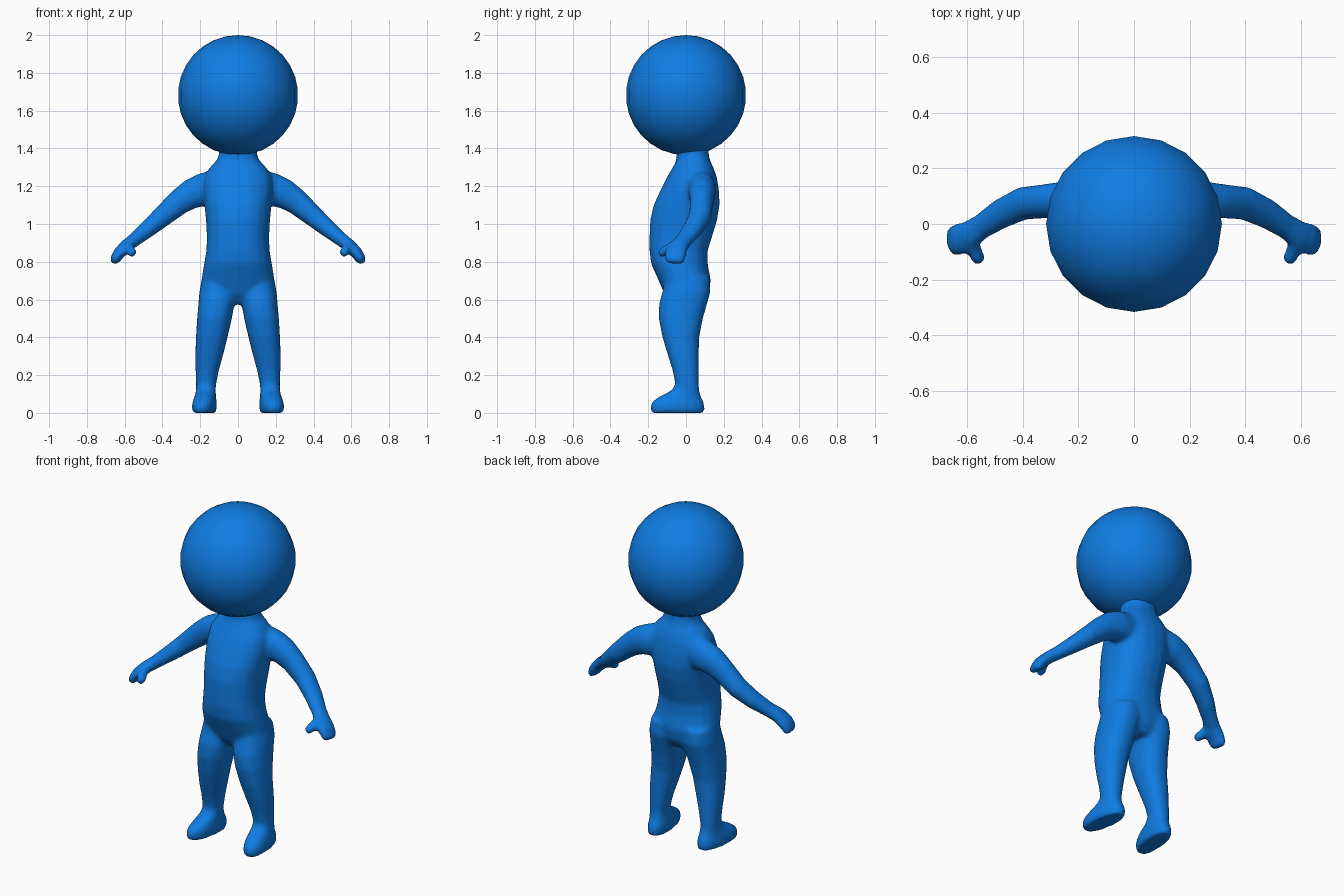
import bpy, bmesh, math
from mathutils import Vector

blue = bpy.data.materials.new("bright blue")
blue.diffuse_color = (0.005, 0.2, 0.76, 1)
SIDES = 20


def loft(bm, rings):
    """Closed tube through rings of points."""
    loops = [[bm.verts.new(p) for p in ring] for ring in rings]
    for a, b in zip(loops, loops[1:]):
        for i in range(SIDES):
            j = (i + 1) % SIDES
            bm.faces.new((a[i], a[j], b[j], b[i]))
    bm.faces.new(loops[0])
    bm.faces.new(loops[-1])


def oval(power=0.88):
    """Slightly squared unit oval."""
    for i in range(SIDES):
        a = 2 * math.pi * i / SIDES
        c, s = math.cos(a), math.sin(a)
        yield (math.copysign(abs(c) ** power, c), math.copysign(abs(s) ** power, s))


def flat_ring(z, x0, x1, y0, y1, side=1, shear=0.0):
    """Level ring filling the given x and y ranges."""
    cx, cy, rx, ry = (x0 + x1) / 2, (y0 + y1) / 2, (x1 - x0) / 2, (y1 - y0) / 2
    return [Vector((side * (cx + rx * u - shear * (cy + ry * v)), cy + ry * v, z))
            for u, v in oval()]


def limb(bm, path, side):
    """Tube square to a path of (x, y, z, half height, half width)."""
    pts = [Vector(p[:3]) for p in path]
    rings = []
    for i, p in enumerate(path):
        t = (pts[min(i + 1, len(pts) - 1)] - pts[max(i - 1, 0)]).normalized()
        up = Vector((0.6, 0, 0.8))
        up = (up - t * up.dot(t)).normalized()
        across = t.cross(up)
        ring = [pts[i] + up * p[3] * u + across * p[4] * v for u, v in oval(0.95)]
        rings.append([Vector((side * q.x, q.y, q.z)) for q in ring])
    loft(bm, rings)


# (z, half width, front y, back y)
TORSO = [(0.575, 0.11, -0.07, 0.085), (0.63, 0.165, -0.115, 0.12),
         (0.70, 0.195, -0.145, 0.132), (0.79, 0.18, -0.185, 0.115),
         (0.86, 0.168, -0.194, 0.115), (0.93, 0.165, -0.194, 0.138),
         (1.02, 0.17, -0.19, 0.165), (1.10, 0.178, -0.172, 0.178),
         (1.18, 0.185, -0.135, 0.175), (1.25, 0.18, -0.10, 0.163),
         (1.30, 0.15, -0.07, 0.145), (1.335, 0.115, -0.052, 0.128),
         (1.37, 0.10, -0.05, 0.12), (1.45, 0.10, -0.05, 0.12)]

# (z, inner x, outer x, front y, back y, outward toe shear)
LEG = [(0.0, 0.115, 0.232, -0.185, 0.096, 0.1), (0.025, 0.11, 0.238, -0.19, 0.1, 0.1),
       (0.055, 0.11, 0.235, -0.185, 0.096, 0.1), (0.085, 0.115, 0.228, -0.145, 0.08, 0.07),
       (0.12, 0.118, 0.222, -0.075, 0.07, 0.0), (0.15, 0.116, 0.222, -0.057, 0.068, 0),
       (0.22, 0.102, 0.225, -0.07, 0.068, 0), (0.30, 0.08, 0.227, -0.095, 0.068, 0),
       (0.40, 0.055, 0.223, -0.125, 0.07, 0), (0.50, 0.032, 0.217, -0.145, 0.09, 0),
       (0.58, 0.018, 0.21, -0.143, 0.113, 0), (0.64, 0.01, 0.205, -0.125, 0.13, 0),
       (0.72, 0.01, 0.19, -0.11, 0.125, 0)]

ARM = [(0.08, 0.075, 1.20, 0.10, 0.07), (0.19, 0.085, 1.18, 0.088, 0.075),
       (0.245, 0.085, 1.16, 0.08, 0.07), (0.31, 0.083, 1.118, 0.068, 0.062),
       (0.40, 0.074, 1.04, 0.056, 0.06), (0.48, 0.036, 0.972, 0.046, 0.054),
       (0.55, -0.01, 0.915, 0.037, 0.046), (0.59, -0.038, 0.885, 0.035, 0.052),
       (0.63, -0.055, 0.845, 0.033, 0.058), (0.652, -0.06, 0.81, 0.026, 0.054),
       (0.658, -0.062, 0.792, 0.018, 0.042)]

THUMB = [(0.60, -0.035, 0.895, 0.028, 0.03), (0.578, -0.085, 0.872, 0.027, 0.028),
         (0.562, -0.122, 0.85, 0.026, 0.026), (0.556, -0.14, 0.838, 0.018, 0.018)]

# Body: torso, legs and arms fused into one soft skin
bm = bmesh.new()
loft(bm, [flat_ring(z, -w, w, y0, y1) for z, w, y0, y1 in TORSO])
for side in (-1, 1):
    loft(bm, [flat_ring(z, x0, x1, y0, y1, side, sh) for z, x0, x1, y0, y1, sh in LEG])
    limb(bm, ARM, side)
    limb(bm, THUMB, side)
bmesh.ops.recalc_face_normals(bm, faces=bm.faces)
mesh = bpy.data.meshes.new("body")
bm.to_mesh(mesh)
bm.free()
mesh.materials.append(blue)
body = bpy.data.objects.new("body", mesh)
bpy.context.collection.objects.link(body)
fuse = body.modifiers.new("fuse", 'REMESH')
fuse.mode = 'VOXEL'
fuse.voxel_size = 0.011
fuse.use_smooth_shade = True
soften = body.modifiers.new("soften", 'SMOOTH')
soften.factor = 0.5
soften.iterations = 10

# Head: large ball
bpy.ops.mesh.primitive_uv_sphere_add(segments=20, ring_count=15, radius=0.318,
                                     location=(0, 0, 1.682))
head = bpy.context.object
head.name = "head"
head.data.materials.append(blue)
bpy.ops.object.shade_smooth()
